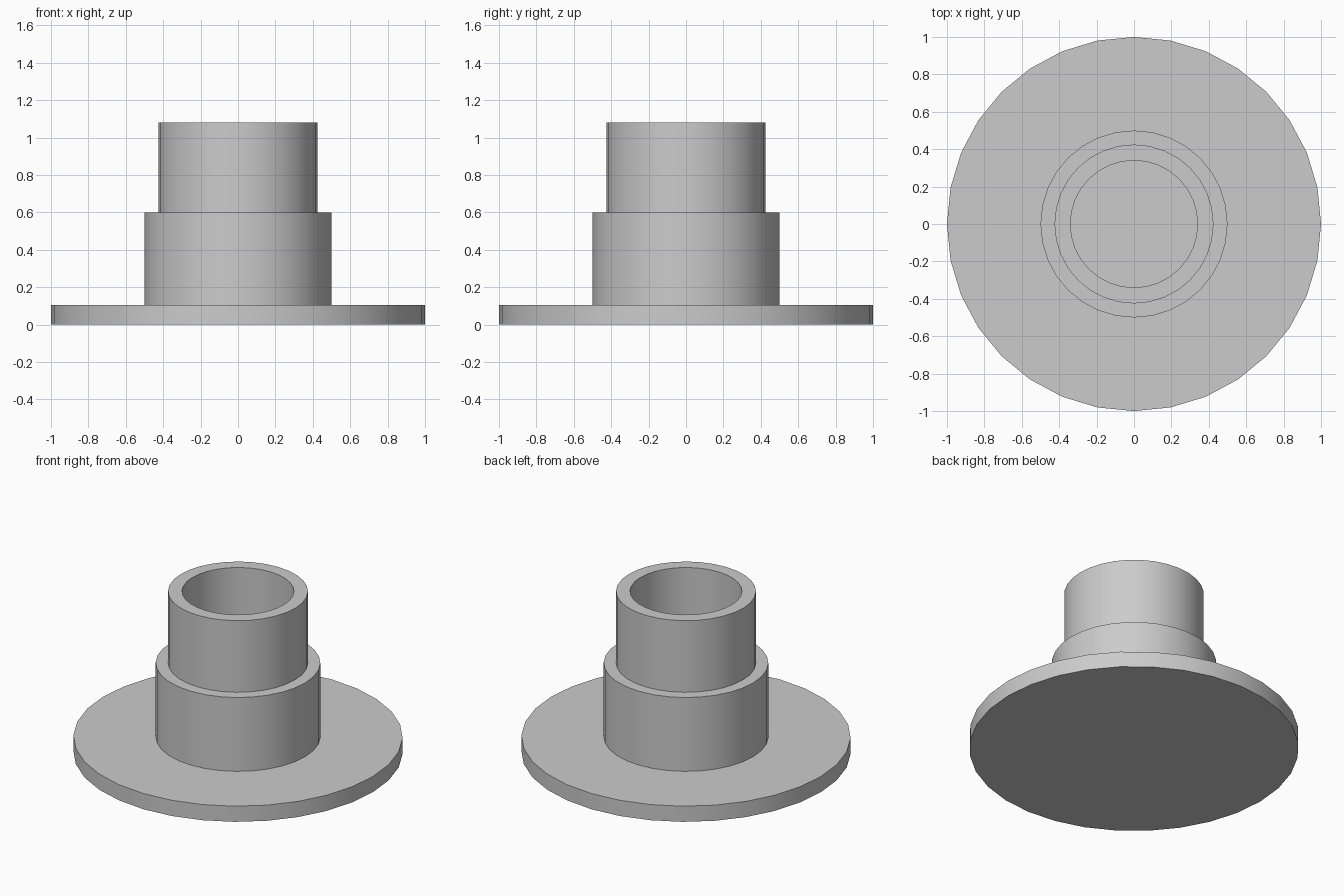
import bpy
import bmesh
import math

cube = bpy.data.objects.get("Cube")
if cube:
    bpy.data.objects.remove(cube, do_unlink=True)

SIDES = 32

# Single plain grey material
grey = bpy.data.materials.new("light grey")
grey.use_nodes = True
COLOR = (0.6, 0.6, 0.6, 1)
grey.diffuse_color = COLOR
grey.node_tree.nodes["Principled BSDF"].inputs["Base Color"].default_value = COLOR


def lathe(name, profile, closed):
    """Revolve (radius, z) points around z; open profiles get capped ends."""
    bm = bmesh.new()
    rings = []
    for radius, z in profile:
        angles = [math.tau * i / SIDES for i in range(SIDES)]
        rings.append([bm.verts.new((radius * math.cos(a), radius * math.sin(a), z))
                      for a in angles])
    pairs = list(zip(rings, rings[1:]))
    if closed:
        pairs.append((rings[-1], rings[0]))
    else:
        bm.faces.new(rings[0])
        bm.faces.new(rings[-1])
    for low, high in pairs:
        for i in range(SIDES):
            j = (i + 1) % SIDES
            bm.faces.new((low[i], low[j], high[j], high[i]))
    bmesh.ops.recalc_face_normals(bm, faces=bm.faces)
    mesh = bpy.data.meshes.new(name)
    bm.to_mesh(mesh)
    bm.free()
    mesh.materials.append(grey)
    obj = bpy.data.objects.new(name, mesh)
    bpy.context.collection.objects.link(obj)
    bpy.ops.object.select_all(action="DESELECT")
    obj.select_set(True)
    bpy.context.view_layer.objects.active = obj
    bpy.ops.object.shade_smooth_by_angle(angle=math.radians(30))
    return obj


# Flat round flange
lathe("base_flange", [(1, 0), (1, 0.105)], closed=False)

# Stepped hollow collar standing on the flange
lathe("stepped_collar",
      [(0.5, 0.105), (0.5, 0.6), (0.425, 0.6), (0.425, 1.08), (0.34, 1.08), (0.34, 0.105)],
      closed=True)
